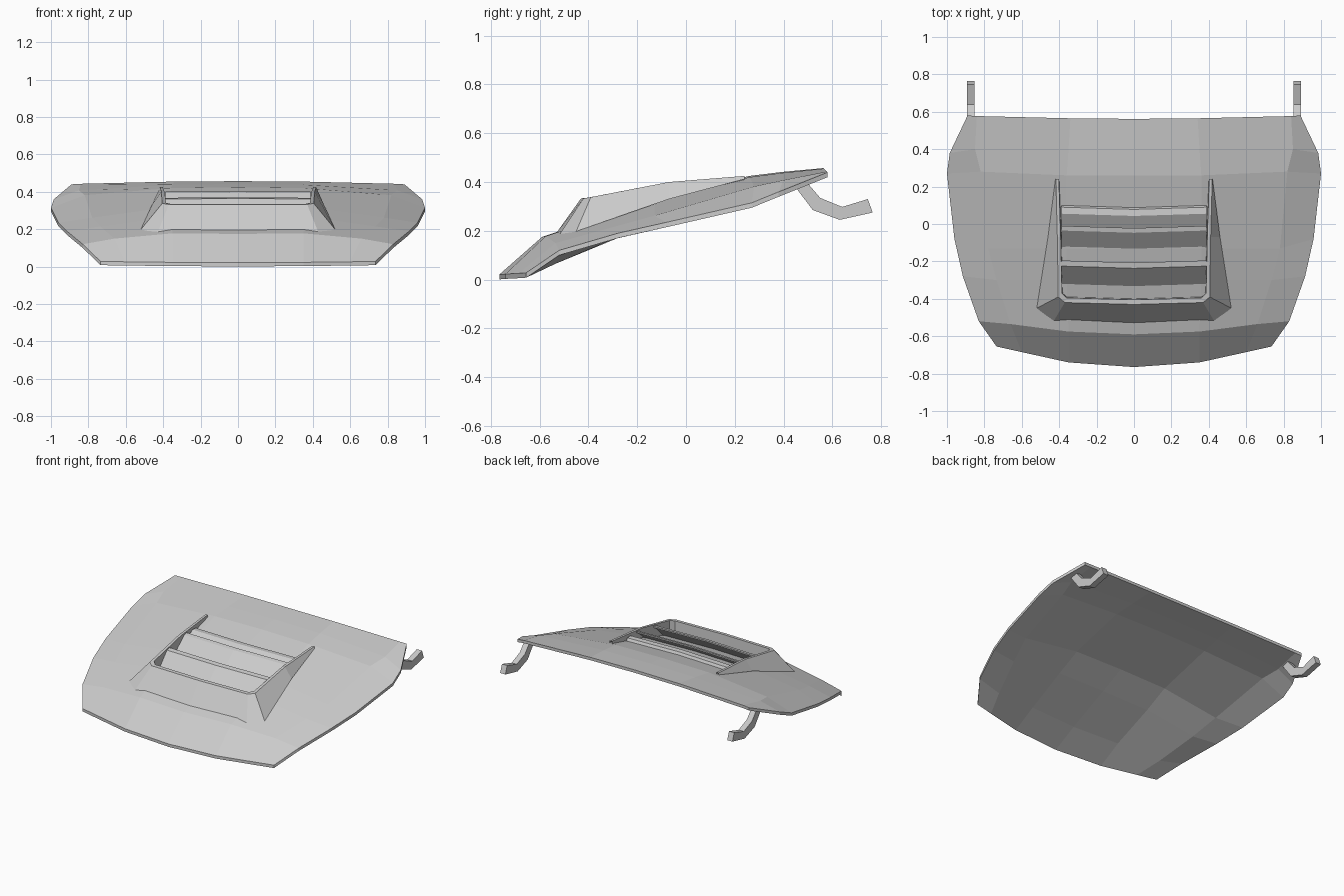
import bpy, bmesh

if "Cube" in bpy.data.objects:
    bpy.data.objects.remove(bpy.data.objects["Cube"])

def mesh_object(name, bm):
    bmesh.ops.recalc_face_normals(bm, faces=bm.faces)
    me = bpy.data.meshes.new(name)
    bm.to_mesh(me)
    bm.free()
    ob = bpy.data.objects.new(name, me)
    bpy.context.collection.objects.link(ob)
    return ob

def loft(name, rows, drop=None):
    """Skin half-width rows (starting at x=0), mirrored to full width."""
    bm = bmesh.new()
    grid = []
    for r in rows:
        full = [(-x, y, z) for x, y, z in r[:0:-1]] + list(r)
        grid.append([bm.verts.new(p) for p in full])
    for a, b in zip(grid, grid[1:]):
        for i in range(len(a) - 1):
            bm.faces.new((a[i], a[i + 1], b[i + 1], b[i]))
    if drop:
        # copy the sheet downwards and close the rim
        res = bmesh.ops.extrude_face_region(bm, geom=list(bm.faces), use_keep_orig=True)
        for v in res["geom"]:
            if isinstance(v, bmesh.types.BMVert):
                v.co.z -= drop(v.co)
    return mesh_object(name, bm)

def prism(name, profile, x0, x1):
    """Extrude a closed (y, z) profile along x."""
    bm = bmesh.new()
    a = [bm.verts.new((x0, y, z)) for y, z in profile]
    b = [bm.verts.new((x1, y, z)) for y, z in profile]
    n = len(a)
    bm.faces.new(a)
    bm.faces.new(b[::-1])
    for i in range(n):
        j = (i + 1) % n
        bm.faces.new((a[i], b[i], b[j], a[j]))
    return mesh_object(name, bm)

def panel_depth(co):
    """Thin panel whose underside runs straight from mid-length to the nose."""
    if abs(co.x) < .75 and -.6 < co.y < -.2:
        return .05 if co.y > -.4 else .085
    return .02

# Curved bonnet panel, rows from back to front
loft("hood_panel", [
    [(0, .562, .457), (.34, .565, .455), (.84, .577, .443), (.89, .58, .44)],
    [(0, .40, .442), (.35, .40, .438), (.85, .40, .408), (.985, .38, .36)],
    [(0, .26, .425), (.36, .26, .42), (.82, .28, .382), (1.0, .27, .315)],
    [(0, -.13, .325), (.36, -.13, .32), (.78, -.13, .262), (.96, -.08, .235)],
    [(0, -.30, .272), (.36, -.30, .268), (.735, -.30, .215), (.915, -.28, .19)],
    [(0, -.59, .175), (.35, -.575, .178), (.66, -.535, .15), (.83, -.52, .12)],
    [(0, -.765, .021), (.35, -.74, .023), (.60, -.685, .026), (.735, -.655, .028)],
], drop=panel_depth)

# Scoop surround: outer base, outer rim, inner rim, inner base
loft("scoop_surround", [
    [(0, -.53, .193), (.43, -.52, .182), (.52, -.45, .198), (.46, -.07, .33), (.42, .24, .412)],
    [(0, -.43, .333), (.37, -.42, .333), (.405, -.39, .338), (.41, -.07, .40), (.418, .24, .425)],
    [(0, -.405, .335), (.36, -.395, .335), (.385, -.37, .342), (.392, -.07, .40), (.402, .24, .425)],
    [(0, -.40, .24), (.36, -.39, .24), (.383, -.365, .24), (.388, -.07, .335), (.40, .24, .41)],
])

# Louvre slats across the opening: sloping front, flat lip, open behind
def slat(name, profile):
    loft(name, [[(0, y - .012, z + .002), (.388, y, z)] for y, z in profile])

slat("front_slat", [(-.32, .262), (-.225, .362), (-.195, .368), (-.195, .358),
                    (-.218, .35), (-.30, .265)])
slat("middle_slat", [(-.125, .318), (-.035, .396), (-.01, .402), (-.01, .392),
                     (-.028, .385), (-.105, .32)])
slat("rear_slat", [(-.02, .352), (.055, .398), (.09, .396), (.10, .378)])

# Bent hinge arms
hinge = [(.44, .39), (.49, .405), (.55, .335), (.64, .298), (.745, .33),
         (.765, .275), (.63, .245), (.52, .285)]
for side, s in (("left", -1), ("right", 1)):
    prism(side + "_hinge", hinge, s * .852, s * .892)
